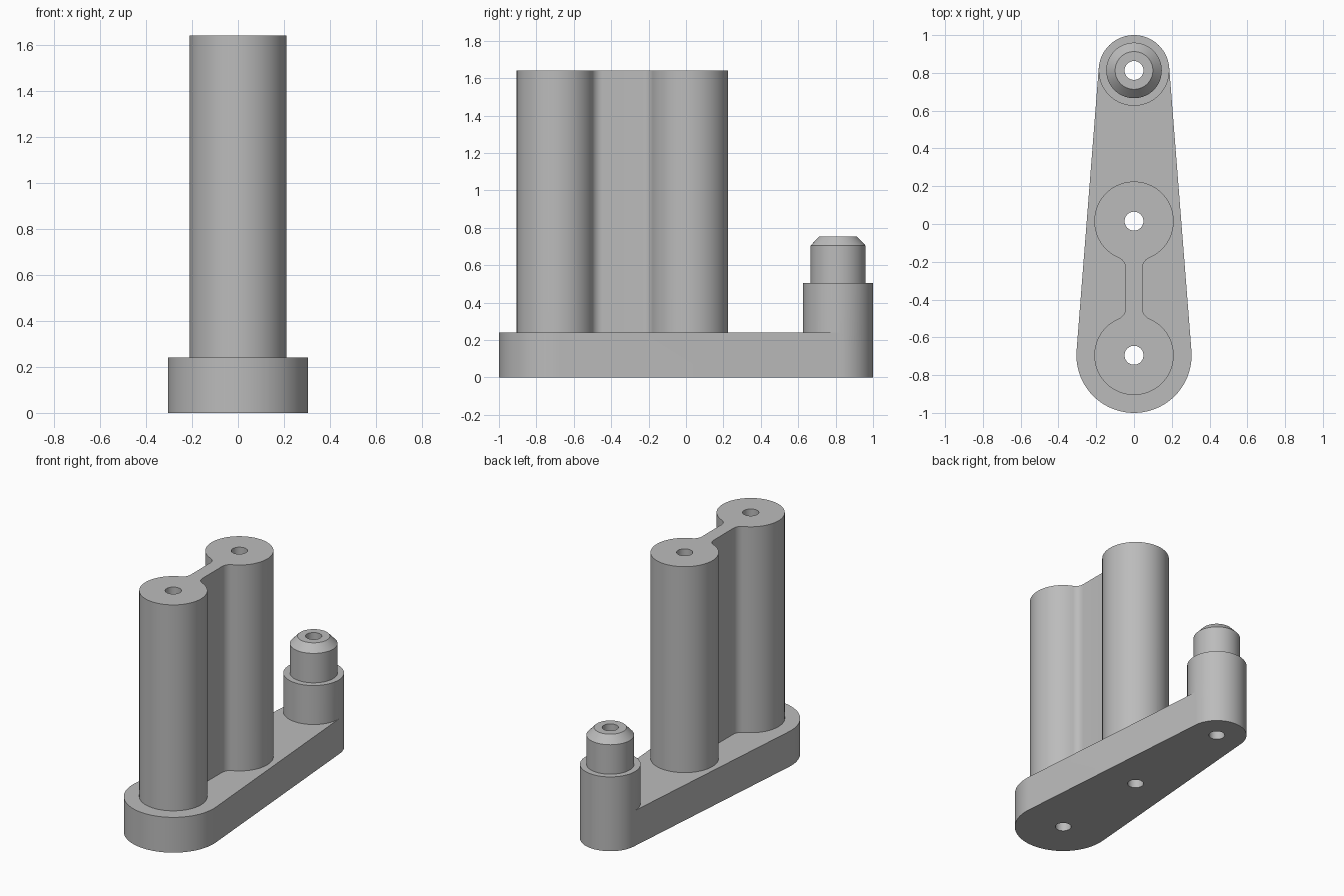
import bpy, bmesh
from math import pi, cos, sin, sqrt, radians
from mathutils import Vector

if "Cube" in bpy.data.objects:
    bpy.data.objects.remove(bpy.data.objects["Cube"], do_unlink=True)

grey = bpy.data.materials.new("plain grey")
grey.use_nodes = True
GREY = (0.5, 0.5, 0.5, 1)
grey.diffuse_color = GREY
grey.node_tree.nodes["Principled BSDF"].inputs["Base Color"].default_value = GREY

SEG = 80
FRONT_Y, MID_Y, PEG_Y = -0.695, 0.015, 0.813
PLATE_TOP, POCKET_FLOOR, TOWER_TOP = 0.34, 0.24, 1.64
BURIED = 0.15


def arc(cy, r, first, last):
    """Points on a circle centred on x = 0, by step number."""
    return [Vector((r * cos(2 * pi * i / SEG), cy + r * sin(2 * pi * i / SEG)))
            for i in range(first, last + 1)]


def rounded(corners, r, steps=8):
    """Polygon with every corner replaced by a round."""
    pts = []
    for i, c in enumerate(corners):
        c = Vector(c)
        a = (Vector(corners[i - 1]) - c).normalized()
        b = (Vector(corners[(i + 1) % len(corners)]) - c).normalized()
        half = a.angle(b) / 2
        centre = c + (a + b).normalized() * r / sin(half)
        start = c + a * r / (sin(half) / cos(half)) - centre
        end = c + b * r / (sin(half) / cos(half)) - centre
        for k in range(steps + 1):
            pts.append(centre + start.slerp(end, k / steps))
    return pts


def finish(name, bm):
    bmesh.ops.recalc_face_normals(bm, faces=bm.faces)
    mesh = bpy.data.meshes.new(name)
    bm.to_mesh(mesh)
    bm.free()
    mesh.materials.append(grey)
    ob = bpy.data.objects.new(name, mesh)
    bpy.context.collection.objects.link(ob)
    return ob


def stack(name, rings):
    """Solid from matching outlines, each given as (points, height)."""
    bm = bmesh.new()
    loops = [[bm.verts.new((p.x, p.y, z)) for p in pts] for pts, z in rings]
    for low, high in zip(loops, loops[1:]):
        for i in range(len(low)):
            j = (i + 1) % len(low)
            bm.faces.new((low[i], low[j], high[j], high[i]))
    bm.faces.new(loops[0])
    bm.faces.new(loops[-1])
    return finish(name, bm)


def prism(name, pts, z0, z1):
    return stack(name, [(pts, z0), (pts, z1)])


def combine(target, other, operation):
    mod = target.modifiers.new(operation.lower(), 'BOOLEAN')
    mod.operation = operation
    mod.solver = 'EXACT'
    mod.object = other
    bpy.context.view_layer.objects.active = target
    bpy.ops.object.modifier_apply(modifier=mod.name)
    bpy.data.objects.remove(other, do_unlink=True)


# Tapered base plate: two round ends joined by tangent sides
body = prism("bracket_body",
             arc(PEG_Y, 0.187, 1, SEG // 2 - 1)
             + arc(FRONT_Y, 0.305, SEG // 2 - 1, SEG + 1), 0, PLATE_TOP)

# Shallow pockets in the plate
back_pocket = [(-0.145, 0.21), (0.145, 0.21), (0.11, 0.64), (-0.11, 0.64)]
combine(body, prism("back_pocket", rounded(back_pocket, 0.045),
                    POCKET_FLOOR, 0.5), 'DIFFERENCE')
for side in (1, -1):
    corners = [(0.02 * side, -0.53), (0.203 * side, -0.53),
               (0.172 * side, -0.16), (0.02 * side, -0.16)]
    combine(body, prism("side_pocket", rounded(corners, 0.045),
                        POCKET_FLOOR, 0.5), 'DIFFERENCE')

# Twin column with a filleted web between the two posts
POST_R, WEB, FILLET = 0.21, 0.045, 0.06
reach = sqrt((POST_R + FILLET) ** 2 - (WEB + FILLET) ** 2)
tilt = sin_angle = (WEB + FILLET) / (POST_R + FILLET)
tilt = Vector((reach, WEB + FILLET)).angle(Vector((1, 0)))


def quarter(steps=10):
    """Right half of the middle post, then its fillet down to the web."""
    top, bottom = pi / 2, -pi / 2 + tilt
    n = 4 * steps
    post = [Vector((POST_R * cos(top + (bottom - top) * k / n),
                    MID_Y + POST_R * sin(top + (bottom - top) * k / n)))
            for k in range(n + 1)]
    a0, a1 = pi / 2 + tilt, pi
    fil = [Vector((WEB + FILLET + FILLET * cos(a0 + (a1 - a0) * k / steps),
                   MID_Y - reach + FILLET * sin(a0 + (a1 - a0) * k / steps)))
           for k in range(1, steps + 1)]
    return post + fil


q = quarter()
right = q + [Vector((p.x, MID_Y + FRONT_Y - p.y)) for p in reversed(q)]
left = [Vector((-p.x, p.y)) for p in reversed(right)][1:-1]
combine(body, prism("twin_column", right + left, BURIED, TOWER_TOP), 'UNION')

# Stepped locating peg with a chamfered tip
steps = [(0.187, BURIED), (0.187, 0.505), (0.147, 0.505),
         (0.147, 0.705), (0.1, 0.755)]
combine(body, stack("locating_peg", [(arc(PEG_Y, r, 0, SEG - 1), z)
                                     for r, z in steps]), 'UNION')

# Through bores
for y in (FRONT_Y, MID_Y, PEG_Y):
    combine(body, prism("bore", arc(y, 0.05, 0, SEG - 1), -0.2, 2), 'DIFFERENCE')

# Smooth the round walls, keep the edges crisp
bpy.ops.object.select_all(action='DESELECT')
body.select_set(True)
bpy.context.view_layer.objects.active = body
bpy.ops.object.shade_smooth_by_angle(angle=radians(30))
